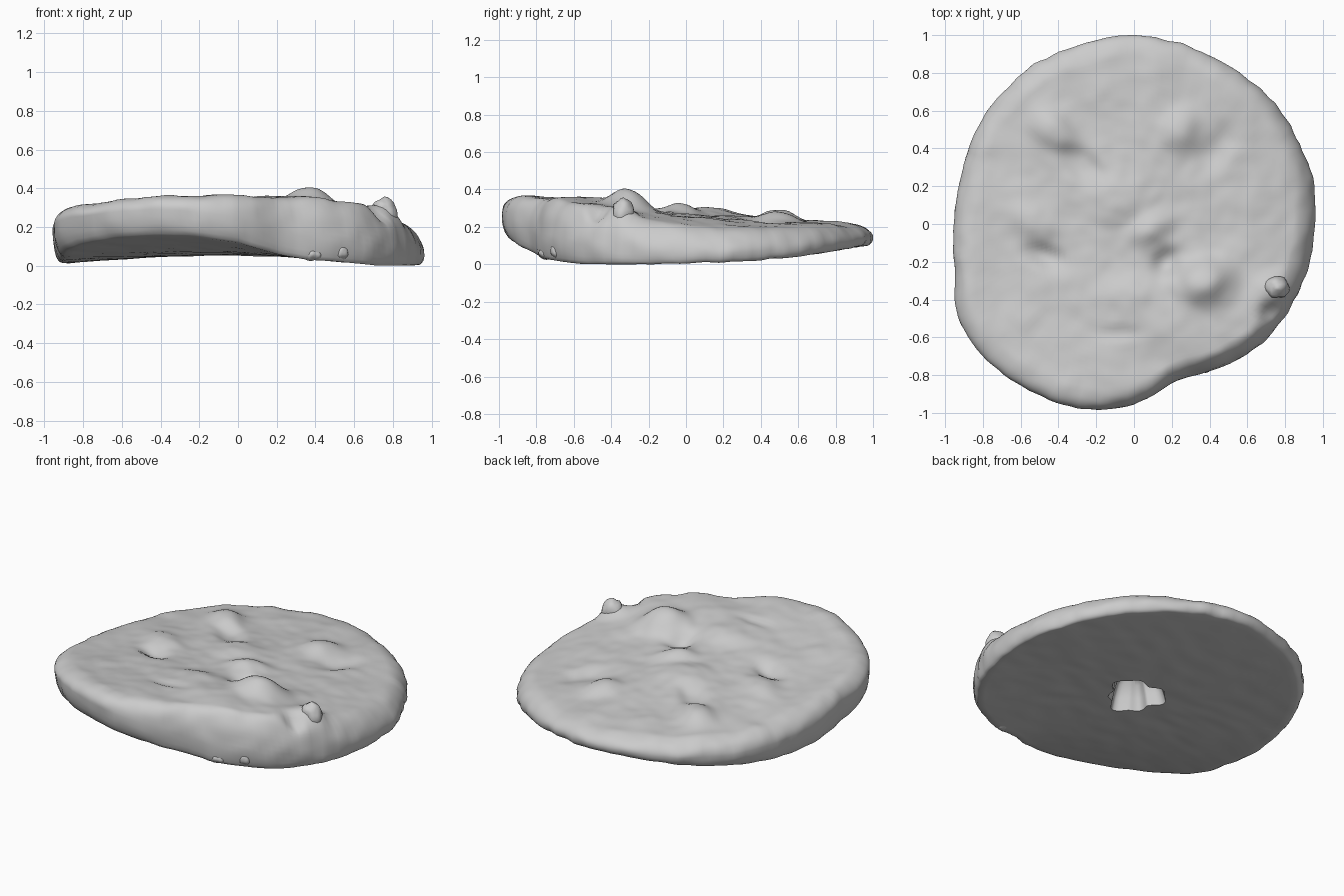
import bpy, bmesh, math
from mathutils import Vector, noise

cube = bpy.data.objects.get("Cube")
if cube:
    bpy.data.objects.remove(cube, do_unlink=True)

clay = bpy.data.materials.new("pale_grey_clay")
clay.use_nodes = True
GREY = (0.6, 0.6, 0.6, 1)
clay.diffuse_color = GREY
clay.node_tree.nodes["Principled BSDF"].inputs["Base Color"].default_value = GREY

# Outline radius every 15 degrees, counter-clockwise from +x
RADII = [.96, .975, .975, .98, .975, .985, 1.0, .99, .995, .985, .97, .95,
         .955, .985, 1.06, 1.06, 1.04, 1.015, .955, .86, .885, .92, .94, .95]

# Swellings and hollows on the top: x, y, half length, half width, turn, height
RELIEF = [
    (.25, -.48, .45, .24, 0, .035), (-.2, .2, .5, .4, 0, .015),
    (.37, -.30, .13, .11, .3, .085), (-.05, -.38, .15, .09, 0, .02),
    (-.08, -.58, .12, .04, 0, -.02), (-.43, .50, .13, .09, -.6, .055),
    (-.28, .32, .12, .07, -.6, -.03), (.25, .50, .12, .09, .9, .045),
    (.44, .40, .13, .07, .9, -.03), (-.55, .02, .13, .08, -.4, .025),
    (-.47, -.17, .10, .06, -.4, -.04), (.08, -.03, .12, .07, .6, .04),
    (.17, -.20, .08, .06, .7, -.05), (-.08, .14, .16, .12, 0, .03),
    (.75, -.33, .09, .07, 0, .04), (.72, -.47, .05, .05, 0, -.05),
]


def outline(angle):
    """Smooth closed curve through the outline radii."""
    n = len(RADII)
    pos = angle / math.tau * n
    i, t = int(pos), pos % 1
    a, b, c, d = (RADII[(i + k) % n] for k in (-1, 0, 1, 2))
    r = b + .5 * t * (c - a + t * (2*a - 5*b + 4*c - d + t * (3*(b - c) + d - a)))
    return r + .006 * noise.noise(Vector((math.cos(angle), math.sin(angle), 0)) * 14)


def top_height(x, y):
    z = .27 - .085 * y + .03 * y * y
    # Left edge falls away, right edge stays nearly level
    z -= (.05 if x > 0 else .015) * x * x + .4 * max(0, x - .6) ** 2
    for cx, cy, sx, sy, turn, h in RELIEF:
        dx, dy = x - cx, y - cy
        u = (dx * math.cos(turn) + dy * math.sin(turn)) / sx
        v = (dy * math.cos(turn) - dx * math.sin(turn)) / sy
        z += h * math.exp(-(u * u + v * v) ** 1.3)
    z += .012 * noise.noise(Vector((x, y, 1)) * 5)
    return z + .005 * noise.noise(Vector((x, y, 2)) * 13)


def bottom_height(x, y):
    z = .055 - .055 * x * x + .05 * max(0, y) ** 2
    # Front right curls up, front left hangs low
    lift = min(1, max(0, (.35 - x) / .35))
    reach = max(0, -y - .5 * min(0, x) - .3)
    z += .095 * lift * (reach / .75) ** 2 - .06 * max(0, x) * max(0, -y)
    return max(0, z + .006 * noise.noise(Vector((x * 6, y * 12, 5))))


# Cross-section from top centre, round the rim, to the pit underneath:
# (radius fraction, height fraction between bottom and top)
def section(angle):
    curl = max(0, math.cos(angle - math.radians(205)))
    waist, tuck = .35 + .3 * curl, .03 + .025 * curl
    points = [(.88 * i / 36, 1) for i in range(1, 37)]
    for i in range(1, 13):
        a = math.pi / 2 * (1 - i / 12)
        points.append((.88 + .12 * math.cos(a), waist + (1 - waist) * math.sin(a)))
    for i in range(1, 6):
        a = math.pi / 2 * i / 5
        points.append((1 - tuck * (1 - math.cos(a)), waist * (1 - math.sin(a))))
    edge = 1 - tuck
    points += [(edge + (.17 - edge) * i / 20, 0) for i in range(1, 21)]
    return points + [(.15, .3), (.12, .6), (.07, .75)]


def finish(bm, name, angle):
    mesh = bpy.data.meshes.new(name)
    bm.to_mesh(mesh)
    bm.free()
    obj = bpy.data.objects.new(name, mesh)
    bpy.context.collection.objects.link(obj)
    mesh.materials.append(clay)
    bpy.ops.object.select_all(action='DESELECT')
    obj.select_set(True)
    bpy.context.view_layer.objects.active = obj
    bpy.ops.object.shade_smooth_by_angle(angle=math.radians(angle))


# Main disc with a ragged pit in its underside
SEGMENTS = 168
bm = bmesh.new()
spokes = []
for j in range(SEGMENTS):
    a = math.tau * j / SEGMENTS
    spoke = []
    for f, t in section(a):
        r = f * outline(a)
        if f < .18 and t < 1:
            r *= 1 + .15 * math.sin(3 * a) + .08 * math.sin(7 * a)
        x, y = r * math.cos(a), r * math.sin(a)
        low, high = bottom_height(x, y), top_height(x, y)
        z = low + t * (high - low)
        if 0 < t < 1:
            bump = 1 + .008 * noise.noise(Vector((x, y, z)) * 11)
            x, y = x * bump, y * bump
        spoke.append(bm.verts.new((x, y, z)))
    spokes.append(spoke)
centre = bm.verts.new((0, 0, top_height(0, 0)))
pit_roof = bm.verts.new((0, 0, .22))
for here, after in zip(spokes, spokes[1:] + spokes[:1]):
    bm.faces.new((centre, here[0], after[0]))
    for k in range(len(here) - 1):
        bm.faces.new((here[k], here[k + 1], after[k + 1], after[k]))
    bm.faces.new((here[-1], pit_roof, after[-1]))
finish(bm, "disc", 50)


def lump(name, place, size, seed):
    """Irregular rounded piece stuck to the disc."""
    bm = bmesh.new()
    bmesh.ops.create_icosphere(bm, subdivisions=3, radius=1)
    for v in bm.verts:
        v.co *= 1 + .2 * noise.noise(v.co * 1.6 + Vector((seed, 0, 0)))
        v.co = Vector(place) + Vector(c * s for c, s in zip(v.co, size))
    finish(bm, name, 50)


# Crumbs along the chipped front edge, and the upright knob near the left edge
lump("crumb_inner", (.38, -.745, .06), (.05, .04, .035), 1)
lump("crumb_outer", (.53, -.685, .07), (.04, .04, .04), 4)
lump("knob", (.755, -.335, .27), (.065, .06, .08), 7)
